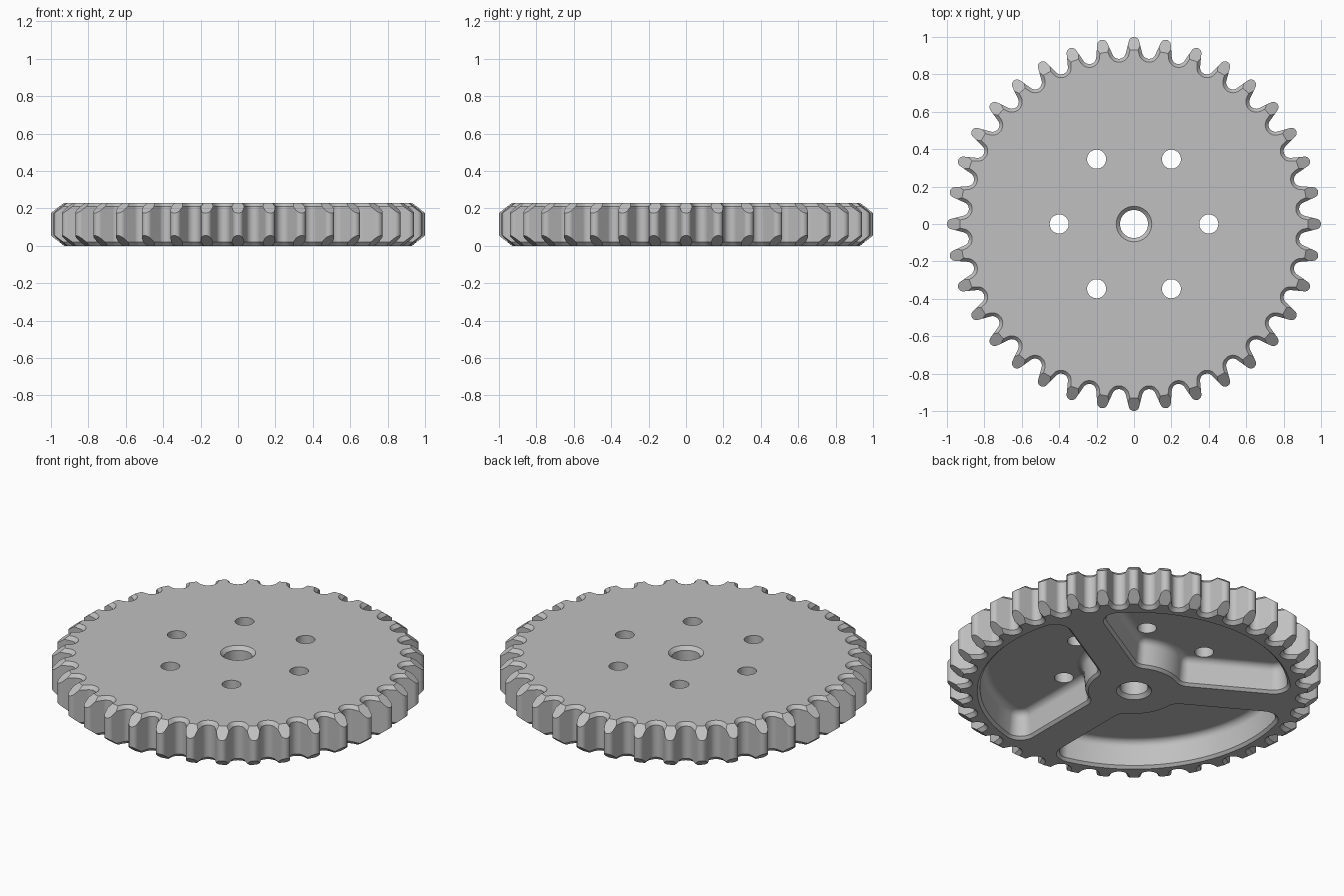
import bpy, bmesh
from math import sin, cos, pi, radians, atan2, acos, hypot, sqrt
from mathutils import Vector

if "Cube" in bpy.data.objects:
    bpy.data.objects.remove(bpy.data.objects["Cube"])

TEETH = 36
HEIGHT = 0.23


def arc(centre, radius, start, end, steps):
    """Points along a circular arc, angles in radians."""
    return [Vector((centre[0] + radius * cos(start + (end - start) * i / steps),
                    centre[1] + radius * sin(start + (end - start) * i / steps)))
            for i in range(steps + 1)]


def circle(radius, segments, centre=(0, 0)):
    return arc(centre, radius, 0, 2 * pi, segments)[:-1]


def rotate(points, angle):
    return [Vector((p.x * cos(angle) - p.y * sin(angle),
                    p.x * sin(angle) + p.y * cos(angle))) for p in points]


def loft(name, layers):
    """Closed solid through (z, outline) layers with matching point counts."""
    bm = bmesh.new()
    rings = [[bm.verts.new((p.x, p.y, z)) for p in pts] for z, pts in layers]
    for low, high in zip(rings, rings[1:]):
        for i in range(len(low)):
            j = (i + 1) % len(low)
            bm.faces.new((low[i], low[j], high[j], high[i]))
    bm.faces.new(rings[0][::-1])
    bm.faces.new(rings[-1])
    bmesh.ops.recalc_face_normals(bm, faces=bm.faces)
    mesh = bpy.data.meshes.new(name)
    bm.to_mesh(mesh)
    bm.free()
    obj = bpy.data.objects.new(name, mesh)
    bpy.context.collection.objects.link(obj)
    return obj


def gear_outline(inset):
    """Rounded tips and round roots joined by straight flanks."""
    tip_r, root_r, half = 0.028, 0.037, pi / TEETH
    tip = Vector((0, 1 - tip_r))
    root = Vector((sin(half), cos(half))) * 0.9235
    d = root - tip
    a = atan2(d.y, d.x) + acos((tip_r + root_r) / d.length)
    side = arc(tip, tip_r - inset, pi / 2, a, 5)
    side += arc(root, root_r + inset, a + pi, 1.5 * pi - half, 6)
    mirrored = [Vector((-p.x, p.y)) for p in side[1:-1]][::-1]
    tooth = mirrored + side
    return [p for k in range(TEETH) for p in rotate(tooth, -2 * half * k)]


def pocket_outline(inset):
    """Sector between two parallel-sided spokes, hub arc and rim arc."""
    rim, hub, spoke = 0.84, 0.245, 0.095
    corner_out, corner_in = 0.09, 0.08
    along = Vector((cos(pi / 3), sin(pi / 3)))
    across = Vector((sin(pi / 3), -cos(pi / 3)))

    def corner(radius, fillet):
        off = spoke + fillet
        return across * off + along * sqrt(radius ** 2 - off ** 2)

    outer = corner(rim - corner_out, corner_out)
    inner = corner(hub + corner_in, corner_in)
    ao, ai = atan2(outer.y, outer.x), atan2(inner.y, inner.x)
    wall = radians(150)
    half = arc((0, 0), rim - inset, 0, ao, 14)
    half += arc(outer, corner_out - inset, ao, wall, 8)[1:]
    half += arc(inner, corner_in - inset, wall, pi + ai, 7)
    half += arc((0, 0), hub + inset, ai, 0, 6)[1:]
    return half + [Vector((p.x, -p.y)) for p in half[1:-1]][::-1]


def apply_boolean(target, cutter, operation):
    cutter.hide_render = True
    mod = target.modifiers.new("cut", 'BOOLEAN')
    mod.operation = operation
    mod.solver = 'EXACT'
    mod.object = cutter
    bpy.ops.object.modifier_apply(modifier=mod.name)
    bpy.data.objects.remove(cutter)


# Toothed body with bevelled edges
edge = 0.018
body = loft("sprocket_body", [(0, gear_outline(edge)),
                              (0.02, gear_outline(0)),
                              (HEIGHT - 0.02, gear_outline(0)),
                              (HEIGHT, gear_outline(edge))])
bpy.ops.object.select_all(action='DESELECT')
body.select_set(True)
bpy.context.view_layer.objects.active = body

# Conical chamfer on both sides of the tooth tips
cone = [(-0.02, 0.9045), (0.0707, 1.02), (HEIGHT - 0.0707, 1.02), (HEIGHT + 0.02, 0.9045)]
apply_boolean(body, loft("tip_chamfer", [(z, circle(r, 180)) for z, r in cone]), 'INTERSECT')

# Three lightening pockets on the underside, with rounded floors
levels = [(-0.01, -0.01), (0.015, 0.015)]
levels += [(0.12 + 0.04 * sin(t), 0.065 - 0.04 * cos(t))
           for t in (i * pi / 10 for i in range(6))]
for k in range(3):
    turn = pi / 2 + k * 2 * pi / 3
    cutter = loft("pocket", [(z, rotate(pocket_outline(o), turn)) for z, o in levels])
    apply_boolean(body, cutter, 'DIFFERENCE')

# Chamfered centre bore
bore = [(-0.01, 0.105), (0.02, 0.075), (HEIGHT - 0.02, 0.075), (HEIGHT + 0.01, 0.105)]
apply_boolean(body, loft("bore", [(z, circle(r, 48)) for z, r in bore]), 'DIFFERENCE')

# Six bolt holes
for k in range(6):
    spot = (0.4 * cos(k * pi / 3), 0.4 * sin(k * pi / 3))
    hole = loft("bolt_hole", [(z, circle(0.051, 32, spot)) for z in (-0.05, HEIGHT + 0.05)])
    apply_boolean(body, hole, 'DIFFERENCE')

# Single grey material
grey = bpy.data.materials.new("plain_grey")
grey.use_nodes = True
colour = (0.53, 0.53, 0.53, 1)
grey.diffuse_color = colour
grey.node_tree.nodes["Principled BSDF"].inputs["Base Color"].default_value = colour
body.data.materials.clear()
body.data.materials.append(grey)
for face in body.data.polygons:
    face.material_index = 0

# Smooth curves, crisp edges
bpy.ops.object.shade_smooth_by_angle(angle=radians(28))
weighted = body.modifiers.new("weighted_normals", 'WEIGHTED_NORMAL')
weighted.keep_sharp = True
